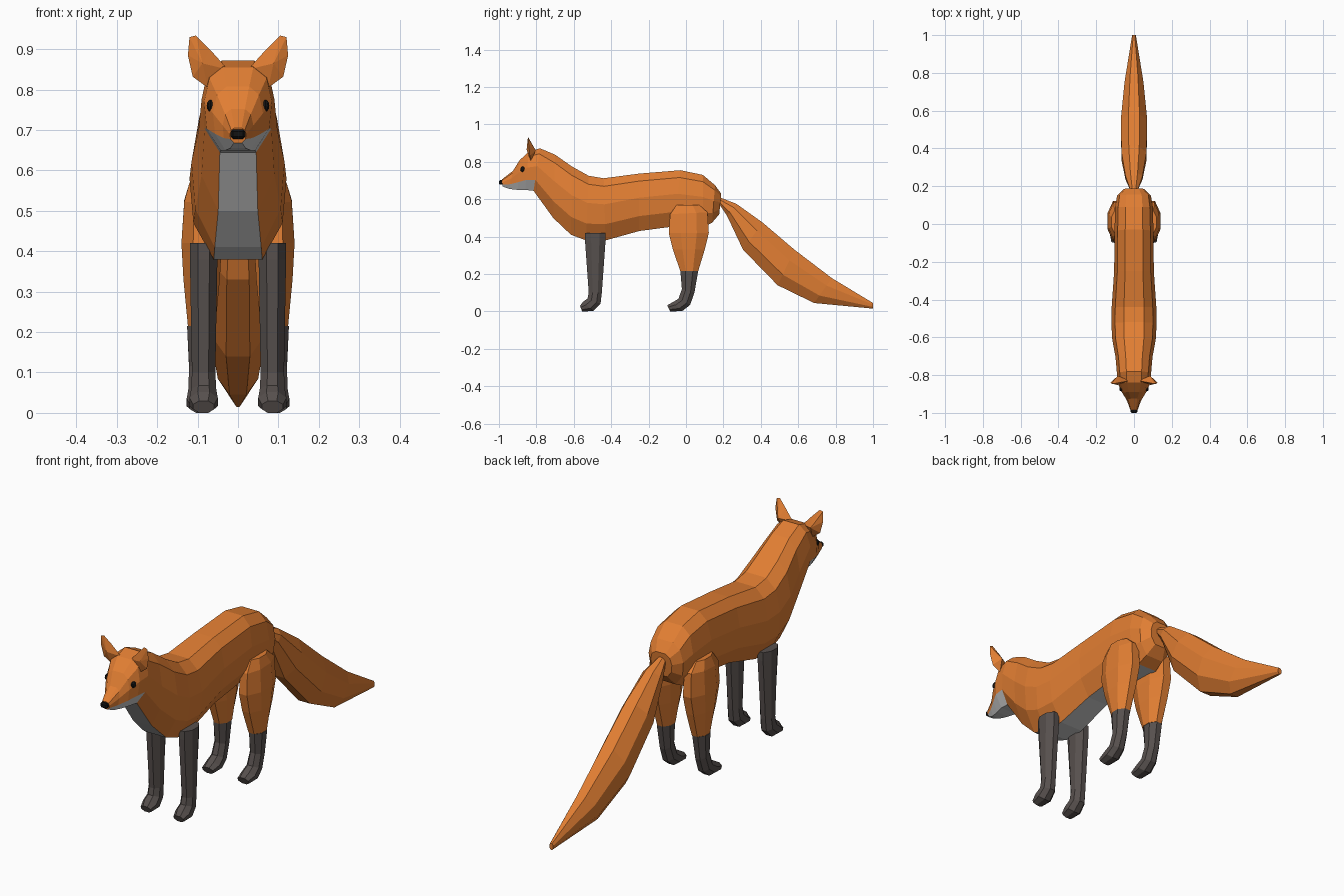
import bpy, bmesh
from math import pi
from mathutils import Vector


def material(name, rgb):
    m = bpy.data.materials.new(name)
    m.diffuse_color = (*rgb, 1)
    return m


ORANGE = material("orange_fur", (0.76, 0.21, 0.033))
PALE = material("pale_fur", (0.8, 0.8, 0.8))
DARK = material("dark_fur", (0.095, 0.08, 0.075))
BLACK = material("black", (0.006, 0.006, 0.006))


def finish(name, bm, mats):
    bmesh.ops.recalc_face_normals(bm, faces=bm.faces)
    me = bpy.data.meshes.new(name)
    bm.to_mesh(me)
    bm.free()
    for m in mats:
        me.materials.append(m)
    ob = bpy.data.objects.new(name, me)
    bpy.context.collection.objects.link(ob)
    return ob


def loft(name, rings, profile, mats, xc=0, pick=lambda i, j: 0):
    """rings: (y, z) of one edge, (y, z) of the opposite edge, half width.
    profile: (width factor, position between the edges) for the half section."""
    bm = bmesh.new()
    loops = []
    section = [(f, t) for f, t in profile] + [(-f, t) for f, t in reversed(profile)]
    for ya, za, yb, zb, w in rings:
        loops.append([bm.verts.new((xc + f * w, ya + (yb - ya) * t, za + (zb - za) * t))
                      for f, t in section])
    n = len(section)
    for i in range(len(loops) - 1):
        a, b = loops[i], loops[i + 1]
        for j in range(n):
            k = (j + 1) % n
            face = bm.faces.new((a[j], a[k], b[k], b[j]))
            face.material_index = pick(i, j)
    bm.faces.new(loops[0])
    bm.faces.new(loops[-1])
    return finish(name, bm, mats)


# Body, neck and head as one skin, from rump to muzzle
BODY = [(0.188, 0.63, 0.178, 0.52, 0.055),
        (0.155, 0.675, 0.14, 0.475, 0.09),
        (0.09, 0.73, 0.09, 0.45, 0.10),
        (-0.03, 0.755, -0.06, 0.455, 0.103),
        (-0.25, 0.737, -0.25, 0.43, 0.105),
        (-0.44, 0.712, -0.43, 0.38, 0.118),
        (-0.52, 0.725, -0.535, 0.38, 0.12),
        (-0.61, 0.775, -0.615, 0.41, 0.115),
        (-0.70, 0.838, -0.71, 0.50, 0.098),
        (-0.78, 0.872, -0.815, 0.645, 0.09),
        (-0.84, 0.855, -0.86, 0.65, 0.084),
        (-0.89, 0.808, -0.90, 0.65, 0.062),
        (-0.925, 0.752, -0.945, 0.655, 0.038),
        (-0.985, 0.705, -0.98, 0.668, 0.02)]
SECTION = [(0.45, 0), (0.84, 0.13), (1, 0.42), (0.92, 0.74), (0.5, 1)]


def fur(i, j):
    if j == 4 and i >= 2:
        return 1
    return 1 if j in (3, 5) and i >= 9 else 0


loft("body_and_head", BODY, SECTION, [ORANGE, PALE], pick=fur)

# Bushy tail
TAIL = [(0.18, 0.61, 0.18, 0.57, 0.02),
        (0.27, 0.575, 0.22, 0.51, 0.045),
        (0.41, 0.475, 0.305, 0.33, 0.066),
        (0.58, 0.33, 0.49, 0.14, 0.07),
        (0.78, 0.178, 0.685, 0.045, 0.05),
        (1.0, 0.045, 1.0, 0.015, 0.01)]
LIMB = [(0.42, 0), (1, 0.3), (1, 0.7), (0.42, 1)]
loft("tail", TAIL, LIMB, [ORANGE])

# Legs: front edge, back edge, half width, from top to toe
FRONT_LEG = [(-0.54, 0.42, -0.43, 0.42, 0.034),
             (-0.54, 0.38, -0.43, 0.38, 0.034),
             (-0.52, 0.10, -0.45, 0.10, 0.029),
             (-0.527, 0.068, -0.457, 0.04, 0.031),
             (-0.55, 0.052, -0.495, 0.002, 0.035),
             (-0.567, 0.03, -0.555, 0.0, 0.026)]
THIGH = [(-0.05, 0.57, 0.07, 0.57, 0.03),
         (-0.085, 0.52, 0.115, 0.53, 0.043),
         (-0.092, 0.42, 0.122, 0.42, 0.05),
         (-0.07, 0.33, 0.10, 0.33, 0.045),
         (-0.03, 0.215, 0.065, 0.215, 0.034)]
HIND_LEG = [(-0.03, 0.215, 0.065, 0.215, 0.034),
            (-0.022, 0.12, 0.045, 0.10, 0.029),
            (-0.04, 0.068, 0.022, 0.035, 0.031),
            (-0.07, 0.05, -0.02, 0.002, 0.035),
            (-0.10, 0.033, -0.085, 0.0, 0.028)]

# Ear outline in x, y, z
EAR = [(0.025, -0.83, 0.85), (0.07, -0.838, 0.9), (0.104, -0.845, 0.934), (0.12, -0.845, 0.93),
       (0.124, -0.84, 0.885), (0.112, -0.835, 0.832), (0.075, -0.83, 0.805)]


def ear(name, side):
    bm = bmesh.new()
    rim = [bm.verts.new((side * x, y, z)) for x, y, z in EAR]
    front = bm.verts.new((side * 0.088, -0.852, 0.865))
    back = bm.verts.new((side * 0.085, -0.803, 0.86))
    for a, b in zip(rim, rim[1:] + rim[:1]):
        bm.faces.new((a, b, front))
        bm.faces.new((a, b, back))
    finish(name, bm, [ORANGE])


def ball(name, loc, scale):
    bm = bmesh.new()
    bmesh.ops.create_uvsphere(bm, u_segments=10, v_segments=6, radius=1)
    bmesh.ops.scale(bm, vec=Vector(scale), verts=bm.verts)
    bmesh.ops.translate(bm, vec=Vector(loc), verts=bm.verts)
    finish(name, bm, [BLACK])


for tag, s in (("right", 1), ("left", -1)):
    loft("front_leg_" + tag, FRONT_LEG, LIMB, [DARK], s * 0.085)
    loft("thigh_" + tag, THIGH, LIMB, [ORANGE], s * 0.09)
    loft("hind_leg_" + tag, HIND_LEG, LIMB, [DARK], s * 0.092)
    ear("ear_" + tag, s)
    ball("eye_" + tag, (s * 0.068, -0.872, 0.76), (0.01, 0.014, 0.015))

# Nose: a small chamfered block on the muzzle tip
bm = bmesh.new()
bmesh.ops.create_cube(bm, size=1)
bmesh.ops.scale(bm, vec=Vector((0.036, 0.024, 0.024)), verts=bm.verts)
bmesh.ops.translate(bm, vec=Vector((0, -0.988, 0.69)), verts=bm.verts)
bmesh.ops.bevel(bm, geom=bm.edges[:], offset=0.006, segments=1, affect='EDGES')
finish("nose", bm, [BLACK])
